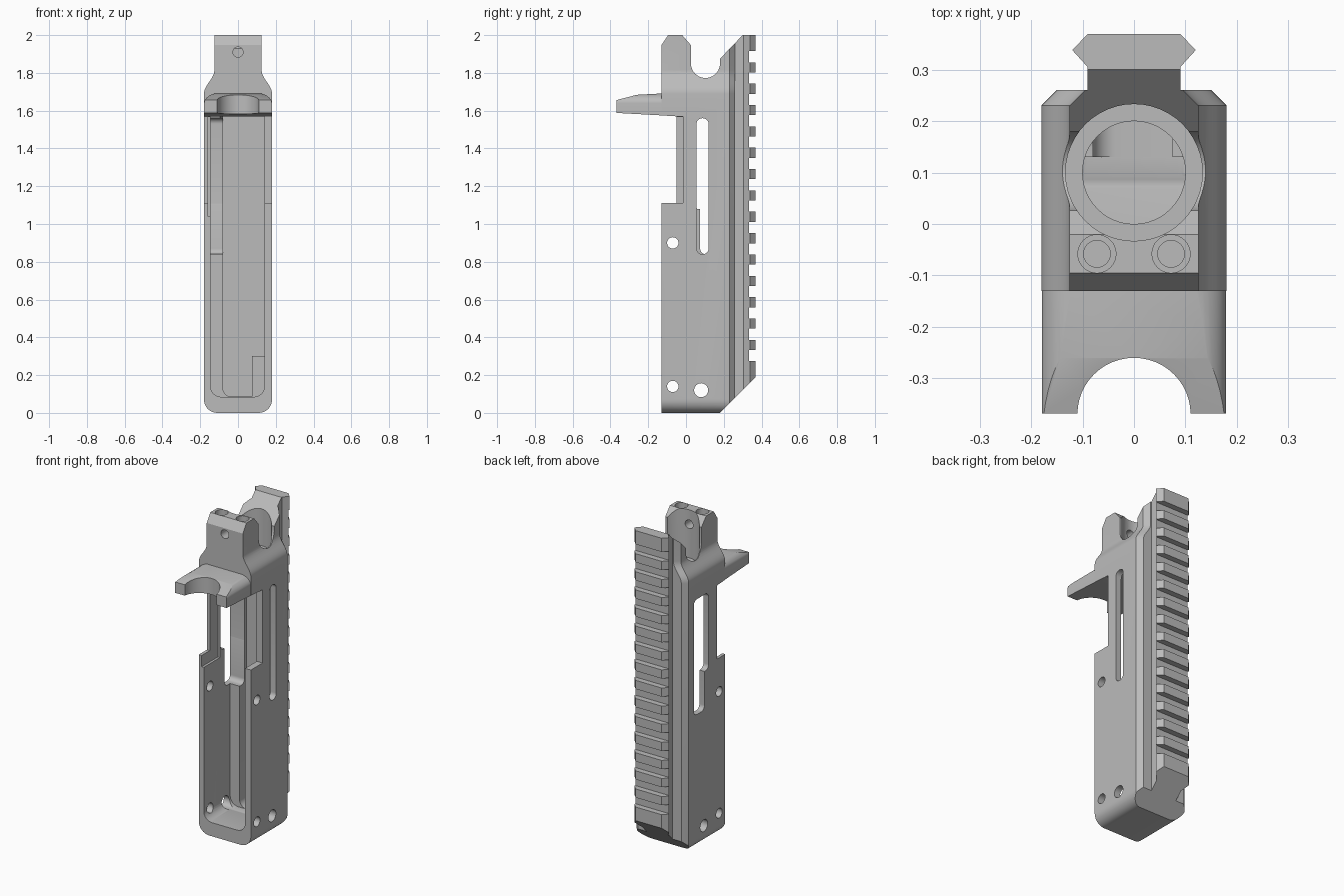
import bpy, bmesh, math

if "Cube" in bpy.data.objects:
    bpy.data.objects.remove(bpy.data.objects["Cube"])

grey = bpy.data.materials.new("plain_grey")
grey.use_nodes = True
grey.diffuse_color = (0.5, 0.5, 0.5, 1)
grey.node_tree.nodes["Principled BSDF"].inputs["Base Color"].default_value = (0.5, 0.5, 0.5, 1)


def loft(name, rings):
    """Skin a list of equal-length closed rings and cap both ends."""
    bm = bmesh.new()
    rows = [[bm.verts.new(p) for p in ring] for ring in rings]
    n = len(rows[0])
    for a, b in zip(rows, rows[1:]):
        for i in range(n):
            j = (i + 1) % n
            bm.faces.new((a[i], a[j], b[j], b[i]))
    bm.faces.new(rows[0][::-1])
    bm.faces.new(rows[-1])
    bmesh.ops.recalc_face_normals(bm, faces=bm.faces)
    mesh = bpy.data.meshes.new(name)
    bm.to_mesh(mesh)
    bm.free()
    mesh.materials.append(grey)
    ob = bpy.data.objects.new(name, mesh)
    bpy.context.collection.objects.link(ob)
    return ob


def prism(name, axis, pts, lo, hi):
    """Extrude a flat outline along one axis."""
    place = {"x": lambda p, t: (t, p[0], p[1]),
             "y": lambda p, t: (p[0], t, p[1]),
             "z": lambda p, t: (p[0], p[1], t)}[axis]
    return loft(name, [[place(p, t) for p in pts] for t in (lo, hi)])


def arc(cx, cy, rx, ry, start, end, n=12):
    angles = [math.radians(start + (end - start) * i / n) for i in range(n + 1)]
    return [(cx + rx * math.cos(a), cy + ry * math.sin(a)) for a in angles]


def circle(cx, cy, r, n=32):
    return arc(cx, cy, r, r, 0, 360, n)[:-1]


def rounded(x0, x1, y0, y1, r0, r1):
    """Rectangle with lower corner radius r0 and upper corner radius r1."""
    pts = []
    for x, y, r, a in ((x1, y1, r1, 0), (x0, y1, r1, 90), (x0, y0, r0, 180), (x1, y0, r0, 270)):
        cx = x - r if x == x1 else x + r
        cy = y - r if y == y1 else y + r
        pts += arc(cx, cy, r, r, a, a + 90, 8) if r else [(x, y)]
    return pts


def rect(x0, x1, y0, y1):
    return rounded(x0, x1, y0, y1, 0, 0)


def combine(target, cutter, operation="DIFFERENCE"):
    mod = target.modifiers.new("shape", "BOOLEAN")
    mod.operation = operation
    mod.solver = "EXACT"
    mod.object = cutter
    bpy.context.view_layer.objects.active = target
    bpy.ops.object.modifier_apply(modifier=mod.name)
    bpy.data.objects.remove(cutter)


def cut(target, axis, pts, lo, hi):
    combine(target, prism("cutter", axis, pts, lo, hi))


# Side outline shared by the frame and the rail
side_outline = [(-0.13, 0), (0.18, 0), (0.37, 0.19), (0.37, 2), (0.3, 2), (0.18, 1.875)]
side_outline += arc(0.103, 1.85, 0.077, 0.077, 0, -180, 20)
side_outline += [(0.026, 1.947), (-0.02, 2), (-0.095, 2), (-0.13, 1.947),
                 (-0.13, 1.575), (-0.05, 1.57), (-0.05, 1.11), (-0.13, 1.11)]

# Main frame: rounded bottom, flared shoulders, narrow top
widths = [(0.18 - 0.07 + 0.07 * math.sin(a), 0.07 - 0.07 * math.cos(a))
          for a in (math.pi / 2 * i / 8 for i in range(9))]
widths += [(0.1525 + 0.0275 * math.cos(math.pi * i / 12), 1.69 + 0.125 * i / 12) for i in range(13)]
widths.append((0.125, 2.1))
frame = loft("main_frame", [
    [(w, -0.2, z), (w, 0.23, z), (w - 0.03, 0.26, z), (0.03 - w, 0.26, z), (-w, 0.23, z), (-w, -0.2, z)]
    for w, z in widths])
combine(frame, prism("trim", "x", side_outline, -0.3, 0.3), "INTERSECT")

# Open front cavity, deeper on one side
cut(frame, "y", rounded(-0.145, 0.14, 0.085, 1.57, 0.055, 0), -0.3, 0.13)
cut(frame, "y", rounded(-0.08, 0.139, 0.086, 1.569, 0.045, 0), 0.1, 0.2)
cut(frame, "x", rect(-0.3, -0.015, 1.11, 1.568), 0.1, 0.3)
cut(frame, "y", rect(-0.16, -0.1, 1.04, 1.567), -0.3, 0.03)

# Round seat and bore in the top
cut(frame, "z", circle(0, 0.1, 0.133, 48), 1.7, 2.2)
cut(frame, "z", circle(0, 0.1, 0.1, 48), 1.5, 1.8)

# Side slots
cut(frame, "x", rounded(0.055, 0.12, 0.84, 1.56, 0.032, 0.032), 0.1, 0.3)
cut(frame, "x", rounded(0.035, 0.18, 1.08, 1.56, 0.03, 0.03), -0.3, -0.079)
cut(frame, "x", rounded(0.075, 0.179, 0.84, 1.2, 0.03, 0), -0.3, -0.078)

# Cross holes and top block holes
for y, z, r in ((-0.07, 0.9, 0.03), (-0.07, 0.14, 0.03), (0.08, 0.12, 0.037)):
    cut(frame, "x", circle(y, z, r), -0.3, 0.3)
cut(frame, "y", circle(0, 1.91, 0.027), -0.3, 0.05)
for x in (-0.072, 0.072):
    cut(frame, "z", circle(x, -0.058, 0.037), 1.96, 2.2)
    cut(frame, "z", circle(x, -0.058, 0.026), 1.85, 2.1)

# Small stop block inside the cavity
stop = prism("inner_stop", "y", rect(0.075, 0.15, 0.07, 0.3), 0.13, 0.21)

# Slotted rail on the back
rail = prism("back_rail", "z", [(-0.09, 0.25), (0.09, 0.25), (0.09, 0.305), (0.12, 0.338), (0.09, 0.369),
                                (-0.09, 0.369), (-0.12, 0.338), (-0.09, 0.305)], -0.1, 2.1)
combine(rail, prism("trim", "x", side_outline, -0.3, 0.3), "INTERSECT")
for i in range(15):
    top = 1.915 - 0.113 * i
    cut(rail, "x", rect(0.333, 0.5, top - 0.059, top), -0.3, 0.3)

# Front horn with rounded shoulders and a half-round notch
horn = prism("front_horn", "x", [(-0.368, 1.588), (-0.11, 1.574), (-0.11, 1.692), (-0.13, 1.691),
                                 (-0.26, 1.684), (-0.368, 1.656)], -0.3, 0.3)
section = [(-0.179, 1.5), (0.179, 1.5)] + arc(0.089, 1.64, 0.09, 0.055, 0, 90) + arc(-0.089, 1.64, 0.09, 0.055, 90, 180)
combine(horn, prism("trim", "y", section, -0.5, 0), "INTERSECT")
cut(horn, "z", circle(0, -0.37, 0.11, 48), 1.4, 1.9)

# Smooth the curved faces, keep edges sharp
for ob in (frame, stop, rail, horn):
    bpy.ops.object.select_all(action="DESELECT")
    ob.select_set(True)
    bpy.context.view_layer.objects.active = ob
    bpy.ops.object.shade_smooth_by_angle(angle=math.radians(30))
